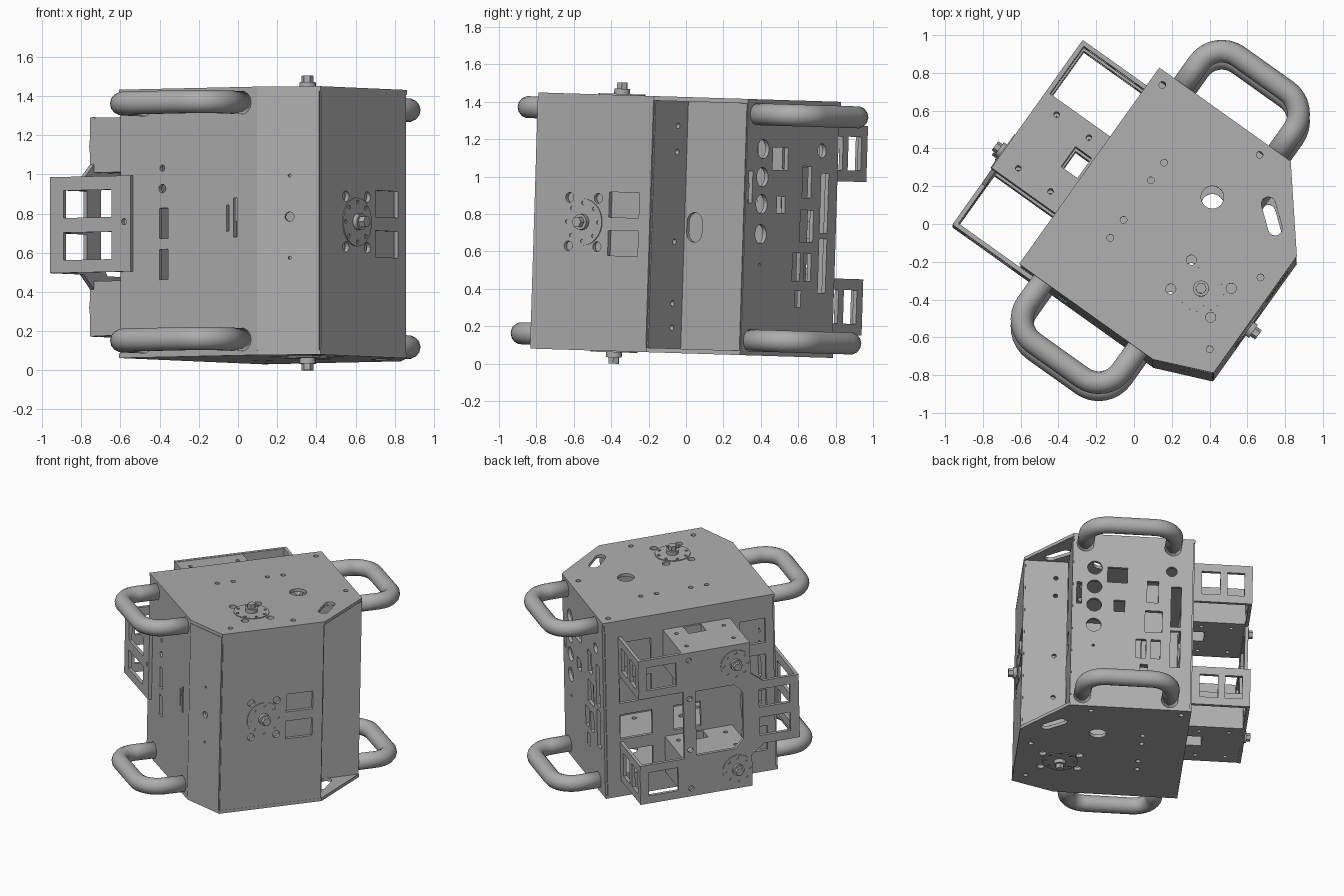
import bpy, bmesh, math
from mathutils import Matrix, Vector

cube = bpy.data.objects.get("Cube")
if cube:
    bpy.data.objects.remove(cube, do_unlink=True)

# One metal colour
metal = bpy.data.materials.new("grey metal")
metal.use_nodes = True
COLOUR = (0.42, 0.42, 0.42, 1)
metal.diffuse_color = COLOUR
metal.node_tree.nodes["Principled BSDF"].inputs["Base Color"].default_value = COLOUR

# The whole housing is turned and leans slightly
WORLD = (Matrix.Translation((0, 0, 0.74)) @ Matrix.Rotation(-0.031, 4, 'X')
         @ Matrix.Rotation(math.radians(54.5), 4, 'Z'))
T = 0.024          # sheet thickness
HALF = 0.685       # half height of the housing


def rect(x0, y0, x1, y1):
    return [(x0, y0), (x1, y0), (x1, y1), (x0, y1)]


def circ(x, y, r, n=20):
    return [(x + r * math.cos(math.tau * i / n), y + r * math.sin(math.tau * i / n)) for i in range(n)]


def slot(x, y, length, width, angle=0.0):
    pts = []
    for i in range(16):
        a = math.pi * (i if i < 8 else i - 1) / 7 - math.pi / 2
        side = 1 if i < 8 else -1
        px = side * (length - width) / 2 + width / 2 * math.cos(a)
        py = width / 2 * math.sin(a)
        pts.append((x + px * math.cos(angle) - py * math.sin(angle),
                    y + px * math.sin(angle) + py * math.cos(angle)))
    return pts


def bolt_holes(x, y, r, size, angles):
    return [circ(x + r * math.cos(math.radians(a)), y + r * math.sin(math.radians(a)), size, 12)
            for a in angles]


def finish(name, curve, matrix, smooth=False):
    """Turn a curve into a clean mesh part."""
    tmp = bpy.data.objects.new("tmp", curve)
    bpy.context.scene.collection.objects.link(tmp)
    bpy.context.view_layer.update()
    deps = bpy.context.evaluated_depsgraph_get()
    mesh = bpy.data.meshes.new_from_object(tmp.evaluated_get(deps))
    bpy.data.objects.remove(tmp, do_unlink=True)
    bm = bmesh.new()
    bm.from_mesh(mesh)
    bmesh.ops.remove_doubles(bm, verts=bm.verts, dist=0.0002)
    bmesh.ops.recalc_face_normals(bm, faces=bm.faces)
    for f in bm.faces:
        f.smooth = smooth
        f.material_index = 0
    bm.to_mesh(mesh)
    bm.free()
    mesh.materials.clear()
    mesh.materials.append(metal)
    ob = bpy.data.objects.new(name, mesh)
    ob.matrix_world = WORLD @ matrix
    bpy.context.scene.collection.objects.link(ob)
    return ob


def plate(name, outline, holes=(), matrix=Matrix(), t=T):
    """Flat sheet with cut-outs, centred on its own plane."""
    cu = bpy.data.curves.new(name, 'CURVE')
    cu.dimensions = '2D'
    cu.fill_mode = 'BOTH'
    cu.extrude = t / 2
    for pts in [outline, *holes]:
        sp = cu.splines.new('POLY')
        sp.points.add(len(pts) - 1)
        for p, (x, y) in zip(sp.points, pts):
            p.co = (x, y, 0, 1)
        sp.use_cyclic_u = True
    return finish(name, cu, matrix)


def upright(x, y, angle=0.0):
    """Frame whose plane stands vertically; angle 0 faces the front."""
    return (Matrix.Translation((x, y, 0)) @ Matrix.Rotation(math.radians(angle), 4, 'Z')
            @ Matrix.Rotation(math.pi / 2, 4, 'X'))


def wall(name, x, y, angle, u0, u1, holes=(), h=HALF - T):
    return plate(name, rect(u0, -h, u1, h), holes, upright(x, y, angle))


def hub(name, matrix, r=0.125, reach=0.06):
    """Drilled flange with a stepped shaft."""
    ring = bolt_holes(0, 0, r * 0.82, 0.011, range(0, 360, 45))
    plate(name + "_flange", circ(0, 0, r, 32), ring, matrix, 0.012)
    for part, rad, n, length in (("boss", 0.042, 20, reach * 0.5), ("shaft", 0.03, 6, reach)):
        plate(name + "_" + part, circ(0, 0, rad, n), (),
              matrix @ Matrix.Translation((0, 0, length / 2)), length)


FOUR = (54, 126, 234, 306)

# Top and bottom plates
outline = [(0.735, 0.36), (0.735, -0.495), (0.345, -0.813),
           (-0.415, -0.813), (-0.543, -0.511), (-0.543, 0.36)]
screws = [(0.67, 0.293), (0.34, 0.047), (0.223, 0.049), (-0.032, 0.045), (-0.15, 0.047),
          (0.667, -0.341), (0.141, -0.722), (-0.325, -0.724)]
holes = [circ(x, y, 0.018, 12) for x, y in screws]
holes += [circ(0.339, -0.268, 0.06, 24), slot(0.44, -0.582, 0.21, 0.075, math.radians(51))]
holes += bolt_holes(-0.09, -0.5, 0.16, 0.027, FOUR)
for name, s in (("top", 1), ("bottom", -1)):
    plate(name + "_plate", outline, holes, Matrix.Translation((0, 0, s * (HALF - T / 2))))
    flip = Matrix.Rotation(0 if s > 0 else math.pi, 4, 'X')
    hub(name + "_hub", Matrix.Translation((-0.09, -0.5, s * HALF)) @ flip, reach=0.067)

# Front wall with hub and two windows, and the mount behind it
wall("front_wall", 0, -0.8, 0, -0.41, 0.34,
     [rect(0.07, 0.03, 0.267, 0.165), rect(0.07, -0.175, 0.267, -0.04)]
     + bolt_holes(-0.096, 0, 0.16, 0.027, FOUR))
hub("front_hub", upright(-0.096, -0.812), reach=0.065)
plate("front_mount", rect(-0.28, -0.21, 0.3, 0.21), (), upright(0, -0.68), 0.2)

# Angled right front wall
a, b = Vector((-0.535, -0.505)), Vector((-0.41, -0.805))
d = b - a
wall("angled_wall", a.x, a.y, math.degrees(math.atan2(d.y, d.x)), 0, d.length,
     [circ(0.17, 0.02, 0.024), circ(0.17, 0.23, 0.008, 8), circ(0.17, -0.19, 0.008, 8)])

# Stepped left front corner
wall("step_side_wall", 0.335, 0, 90, -0.8, -0.5,
     [circ(-0.587, z, 0.016, 12) for z in (0.53, 0.39, -0.09, -0.42, -0.55)])
wall("step_back_wall", 0, -0.485, 0, 0.33, 0.73, [slot(0.41, -0.01, 0.16, 0.1, math.pi / 2)])

# Left wall with connector openings
ports = [circ(-0.34, z, 0.052) for z in (0.42, 0.27, 0.125, -0.035)]
ports += [circ(0.2, 0.42, 0.038), circ(-0.34, -0.2, 0.01, 8)]
ports += [rect(*r) for r in (
    (-0.25, 0.31, -0.11, 0.43), (-0.2, 0.08, -0.125, 0.17), (0.03, 0.165, 0.11, 0.335),
    (0.02, -0.07, 0.14, 0.1), (-0.04, -0.28, 0.03, -0.13), (0.065, -0.28, 0.13, -0.13),
    (-0.01, -0.42, 0.045, -0.33), (0.2, -0.02, 0.27, 0.3), (0.2, -0.34, 0.27, -0.05),
    (-0.465, 0.13, -0.43, 0.3))]
wall("left_wall", 0.723, 0, 90, -0.49, 0.35, ports)
plate("connector_block", rect(0, -0.3, 0.15, 0.33), (), upright(0.66, 0, 90), 0.06)

# Right wall with small openings
wall("right_wall", -0.531, 0, 90, -0.51, 0.35,
     [circ(0.087, 0.28, 0.016, 12), circ(0.087, 0.175, 0.022, 12),
      rect(0.05, -0.08, 0.105, 0.075), rect(0.05, -0.29, 0.105, -0.135),
      rect(-0.33, -0.05, -0.315, 0.085), rect(-0.38, -0.08, -0.36, 0.12)])

# Back wall with rows of windows
windows = []
for z in (-0.52, -0.24, 0.04, 0.32):
    for x0, x1 in ((0.38, 0.62), (0.02, 0.22), (-0.47, -0.28)):
        windows.append(rect(x0, z, x1, z + 0.19))
wall("back_wall", 0, 0.348, 0, -0.53, 0.72, windows)

# Rear mounting frame
half = [(0.62, 0.26), (0.62, 0.56), (-0.21, 0.56), (-0.21, 0.32), (-0.3, 0.245), (-0.56, 0.245)]
frame = half + [(x, -z) for x, z in reversed(half)] + [(0.29, -0.26), (0.29, 0.26)]
opening = [(-0.15, 0.18), (-0.09, 0.25), (0.2, 0.25), (0.2, -0.25), (-0.09, -0.25), (-0.15, -0.18)]
cuts = [opening, rect(-0.5, 0.04, -0.27, 0.18), rect(-0.5, -0.18, -0.27, -0.04),
        rect(0.34, 0.32, 0.56, 0.5), rect(0.34, -0.5, 0.56, -0.32)]
cuts += [circ(0.245, s * z, 0.02, 12) for s in (1, -1) for z in (0.2, 0.5)]
plate("rear_frame", frame, cuts, upright(0, 0.765))
plate("right_bracket", rect(0.27, -0.245, 0.775, 0.245),
      [rect(0.39, 0.035, 0.69, 0.175), rect(0.39, -0.18, 0.69, -0.04), circ(0.31, 0.01, 0.016, 12)],
      upright(-0.555, 0, 90))

# Rear motors, their hubs and the left brackets
for name, s in (("upper", 1), ("lower", -1)):
    z0, z1 = sorted((s * 0.32, s * 0.5))
    plate(name + "_left_bracket", rect(0.35, z0 - 0.06, 0.775, z1 + 0.06),
          [rect(0.42, z0, 0.55, z1), rect(0.6, z0, 0.72, z1)], upright(0.61, 0, 90))
    plate(name + "_motor_box", rect(-0.21, 0.36, 0.29, 0.76),
          [rect(0.01, 0.375, 0.14, 0.48)]
          + [circ(x, y, 0.015, 12) for x in (-0.13, 0.22) for y in (0.45, 0.66)],
          Matrix.Translation((0, 0, s * 0.417)), 0.28)
    hub(name + "_motor_hub",
        upright(-0.1, 0.777, 180) @ Matrix.Translation((0, s * 0.41, 0)), 0.11, 0.055)


def handle(name, side, wall_x, z):
    """Round bar bent into a grip."""
    far, near, bend = wall_x + side * 0.293, wall_x - side * 0.02, 0.15
    y0, y1 = -0.41, 0.205
    pts = [(near, y0)]
    for i in range(9):
        a = math.pi / 2 * i / 8
        pts.append((far - side * bend * (1 - math.sin(a)), y0 + bend * (1 - math.cos(a))))
    pts += [(x, y0 + y1 - y) for x, y in reversed(pts)]
    cu = bpy.data.curves.new(name, 'CURVE')
    cu.dimensions = '3D'
    cu.bevel_depth = 0.06
    cu.bevel_resolution = 5
    cu.use_fill_caps = True
    sp = cu.splines.new('POLY')
    sp.points.add(len(pts) - 1)
    for p, (x, y) in zip(sp.points, pts):
        p.co = (x, y, z, 1)
    finish(name, cu, Matrix(), True)


# Four carrying handles
for level, s in (("upper", 1), ("lower", -1)):
    handle(level + "_left_handle", 1, 0.735, s * 0.605)
    handle(level + "_right_handle", -1, -0.543, s * 0.605)
